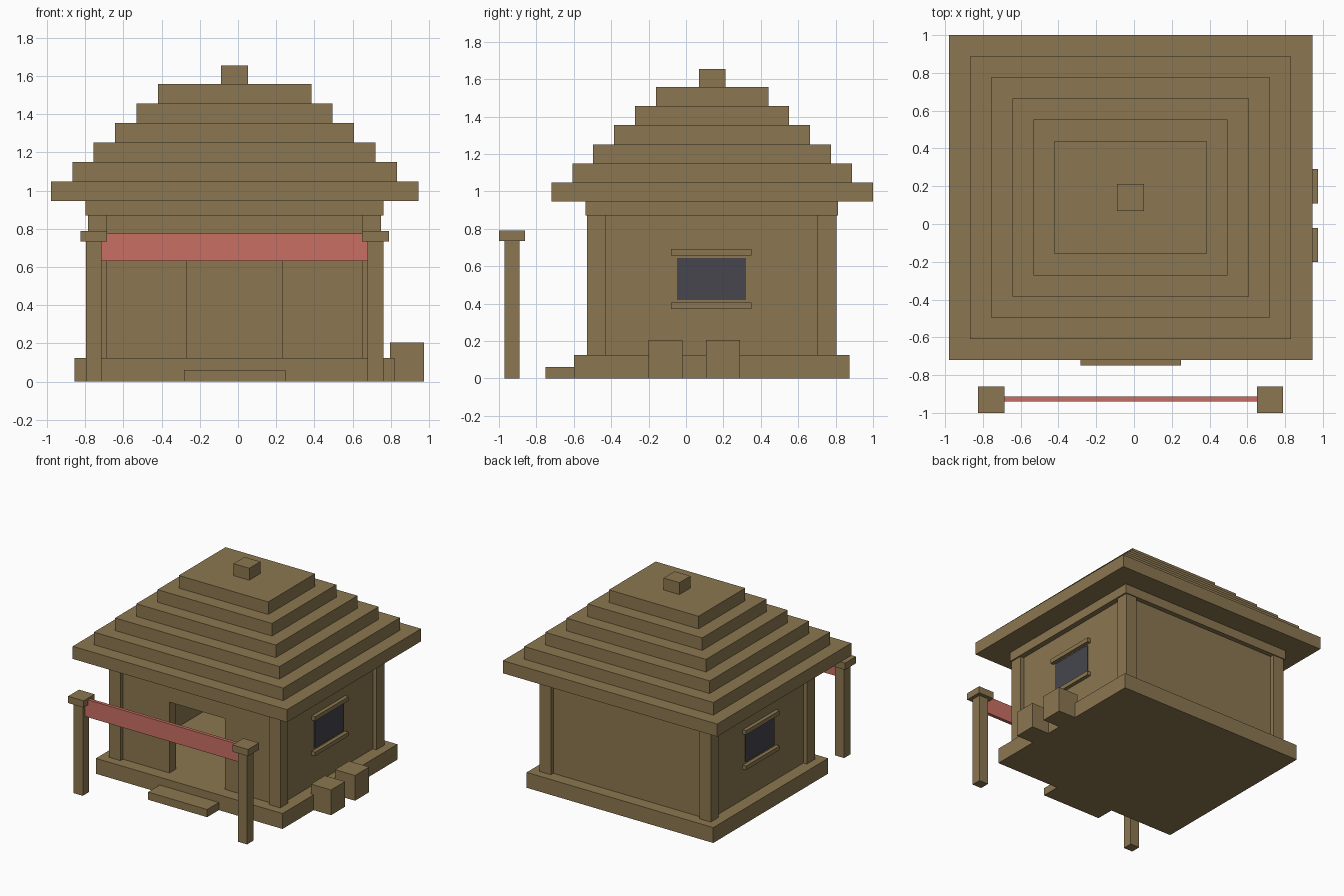
import bpy
import bmesh

cube = bpy.data.objects.get("Cube")
if cube:
    bpy.data.objects.remove(cube, do_unlink=True)


def material(name, rgb):
    m = bpy.data.materials.new(name)
    m.use_nodes = True
    m.diffuse_color = (*rgb, 1)
    m.node_tree.nodes["Principled BSDF"].inputs["Base Color"].default_value = (*rgb, 1)
    return m


WOOD = material("tan_wood", (0.26, 0.185, 0.082))
CLOTH = material("red_cloth", (0.58, 0.162, 0.127))
GLASS = material("dark_glass", (0.061, 0.061, 0.076))


def finish(name, bm, mat):
    mesh = bpy.data.meshes.new(name)
    bmesh.ops.recalc_face_normals(bm, faces=bm.faces[:])
    bm.to_mesh(mesh)
    bm.free()
    mesh.materials.append(mat)
    obj = bpy.data.objects.new(name, mesh)
    bpy.context.scene.collection.objects.link(obj)
    return obj


def box(name, x, y, z, mat=WOOD):
    """Box from (min, max) ranges on each axis."""
    bm = bmesh.new()
    bmesh.ops.create_cube(bm, size=1)
    for v in bm.verts:
        v.co = [sum(r) / 2 + c * abs(r[1] - r[0]) for r, c in zip((x, y, z), v.co)]
    return finish(name, bm, mat)


def around(centre, half):
    return (centre - half, centre + half)


CX, CY = -0.018, 0.138       # centre of the hut
FLOOR, EAVE = 0.125, 0.87
WX, WY = 0.736, 0.636        # outer half sizes of the walls
THICK = 0.08
SIDES = ((-1, "right"), (1, "left"))

# Plinth and doorstep
box("plinth", around(CX, 0.838), (-0.6, 0.873), (0, FLOOR))
box("doorstep", (-0.283, 0.248), (-0.75, -0.6), (0, 0.062))

# Front wall with doorway, as one extruded profile
x0, x1 = CX - WX, CX + WX
d0, d1, dtop = -0.266, 0.231, 0.70
outline = [(x0, FLOOR), (d0, FLOOR), (d0, dtop), (d1, dtop),
           (d1, FLOOR), (x1, FLOOR), (x1, EAVE), (x0, EAVE)]
bm = bmesh.new()
face = bm.faces.new([bm.verts.new((x, CY - WY, z)) for x, z in outline])
extruded = bmesh.ops.extrude_face_region(bm, geom=[face])["geom"]
bmesh.ops.translate(bm, vec=(0, THICK, 0),
                    verts=[g for g in extruded if isinstance(g, bmesh.types.BMVert)])
finish("front_wall", bm, WOOD)

# Back wall
box("back_wall", (x0, x1), (CY + WY - THICK, CY + WY), (FLOOR, EAVE))

for s, side in SIDES:
    # Side wall with window and its two ledges
    def out(a, b):
        return sorted((CX + s * a, CX + s * b))
    box(f"{side}_wall", out(WX - THICK, WX),
        around(CY, WY - THICK), (FLOOR, EAVE))
    box(f"{side}_window", out(WX, WX + 0.008), (-0.048, 0.322), (0.42, 0.645), GLASS)
    for label, z in (("lower", (0.372, 0.405)), ("upper", (0.658, 0.692))):
        box(f"{side}_window_{label}_ledge", out(WX, WX + 0.03), (-0.08, 0.35), z)

    # Corner posts
    for t, end in ((-1, "front"), (1, "back")):
        box(f"{end}_{side}_corner_post", out(0.667, 0.768),
            sorted((CY + t * 0.565, CY + t * 0.667)), (FLOOR, EAVE))

    # Gate post and cap
    box(f"{side}_gate_post", around(CX + s * 0.738, 0.041), (-0.97, -0.89), (0, 0.735))
    box(f"{side}_gate_cap", around(CX + s * 0.738, 0.07), (-1, -0.86), (0.735, 0.79))

# Cloth banner between the gate posts
box("gate_banner", around(CX, 0.698), (-0.941, -0.914), (0.633, 0.775), CLOTH)

# Crates beside the left wall
for name, y in (("front_crate", (-0.2, -0.02)), ("back_crate", (0.108, 0.29))):
    box(name, (0.795, 0.975), y, (0, 0.205))

# Wall plate and stepped roof
box("wall_plate", around(CX, 0.78), around(CY, 0.675), (EAVE, 0.945))
STEP = 0.1022
for i in range(6):
    z = 0.945 + i * STEP
    box(f"roof_tier_{i + 1}", around(CX, 0.962 - i * 0.112),
        around(0.14, 0.86 - i * 0.112), (z, z + STEP))
box("roof_cap", around(CX, 0.071), around(0.14, 0.071), (1.558, 1.655))
